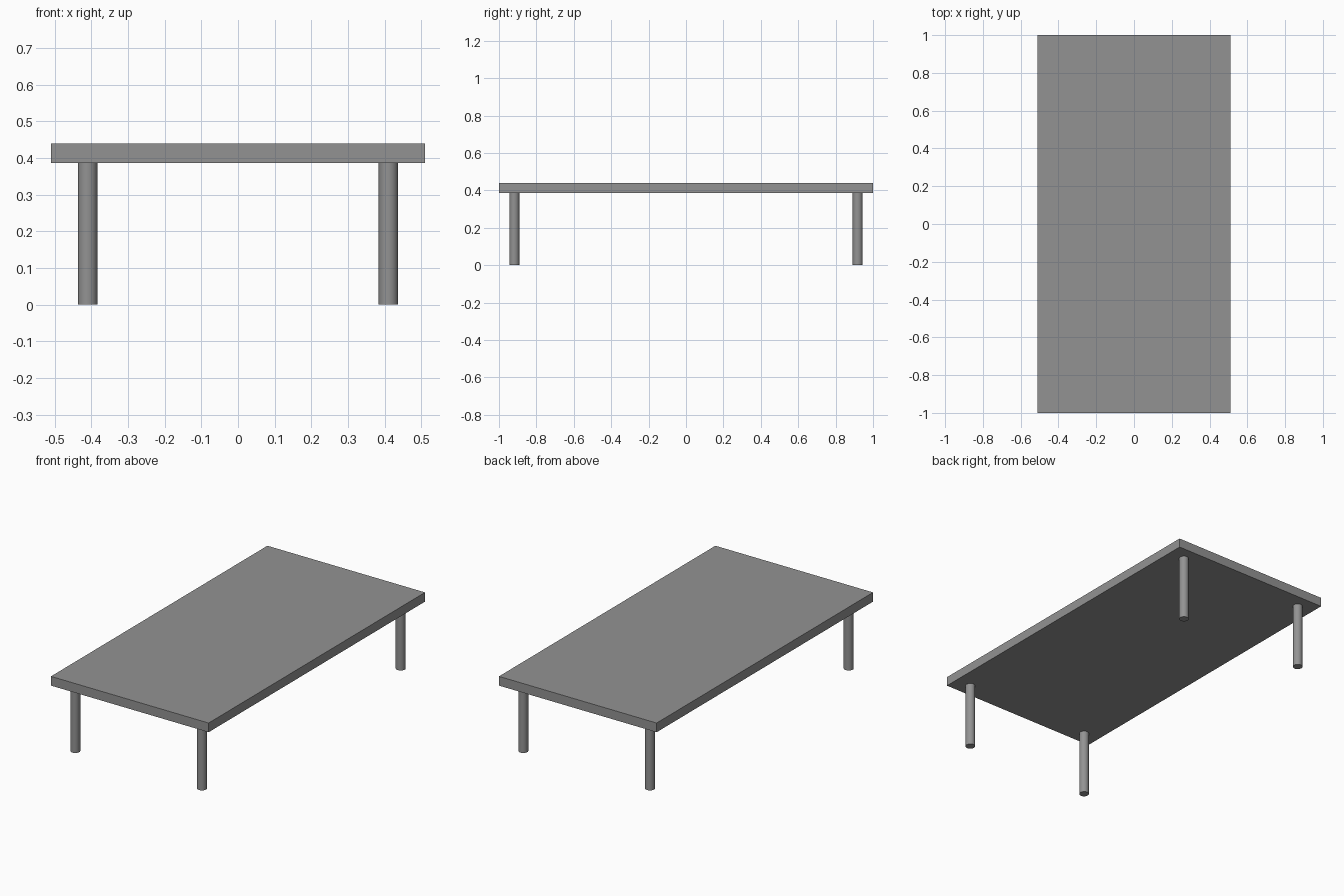
import bpy
import math

if "Cube" in bpy.data.objects:
    bpy.data.objects.remove(bpy.data.objects["Cube"])

HALF_X, HALF_Y = 0.51, 1.0        # table top half sizes
TOP_Z, UNDER_Z = 0.44, 0.386      # upper and lower faces of the top
LEG_X, LEG_Y, LEG_R = 0.41, 0.918, 0.0265

# Dark grey finish shared by all parts
finish = bpy.data.materials.new("dark_grey")
finish.diffuse_color = (0.29, 0.29, 0.29, 1)
finish.use_nodes = True
finish.node_tree.nodes["Principled BSDF"].inputs["Base Color"].default_value = finish.diffuse_color

# Table top slab
bpy.ops.mesh.primitive_cube_add(size=1, location=(0, 0, (TOP_Z + UNDER_Z) / 2))
top = bpy.context.object
top.name = "table_top"
top.scale = (2 * HALF_X, 2 * HALF_Y, TOP_Z - UNDER_Z)
bpy.ops.object.transform_apply(location=False, rotation=False, scale=True)
top.data.materials.append(finish)


# Round straight leg
def add_leg(name, x, y):
    bpy.ops.mesh.primitive_cylinder_add(vertices=32, radius=LEG_R, depth=UNDER_Z,
                                        location=(x, y, UNDER_Z / 2))
    leg = bpy.context.object
    leg.name = name
    leg.data.materials.append(finish)
    bpy.ops.object.shade_smooth_by_angle(angle=math.radians(30))


# Four legs near the corners
for y_name, sy in (("front", -1), ("back", 1)):
    for x_name, sx in (("left", -1), ("right", 1)):
        add_leg(f"{y_name}_{x_name}_leg", sx * LEG_X, sy * LEG_Y)
